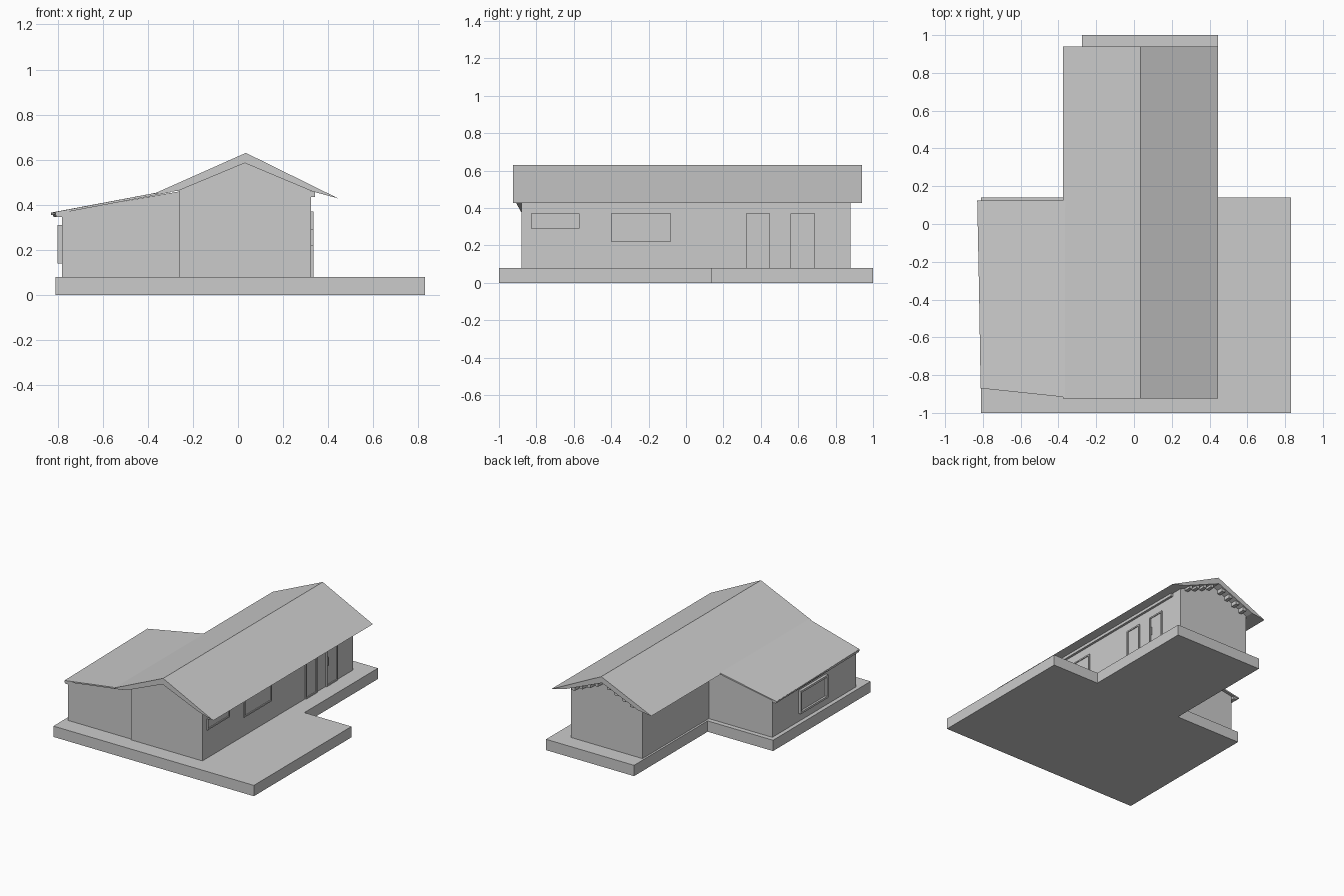
import bpy, bmesh
from mathutils import Vector

if "Cube" in bpy.data.objects:
    bpy.data.objects.remove(bpy.data.objects["Cube"])


def make(name, verts, faces):
    me = bpy.data.meshes.new(name)
    me.from_pydata(verts, [], faces)
    bm = bmesh.new()
    bm.from_mesh(me)
    bmesh.ops.recalc_face_normals(bm, faces=bm.faces)
    bm.to_mesh(me)
    bm.free()
    ob = bpy.data.objects.new(name, me)
    bpy.context.collection.objects.link(ob)
    return ob


def loft(name, a, b):
    """Closed solid between two matching outlines."""
    n = len(a)
    sides = [(i, (i + 1) % n, n + (i + 1) % n, n + i) for i in range(n)]
    return make(name, a + b, [tuple(range(n)), tuple(range(n, 2 * n))] + sides)


def extrude_y(name, profile, y0, y1):
    return loft(name, [(x, y0, z) for x, z in profile], [(x, y1, z) for x, z in profile])


def box(name, x0, x1, y0, y1, z0, z1):
    return extrude_y(name, [(x0, z0), (x1, z0), (x1, z1), (x0, z1)], y0, y1)


def window(name, x0, x1, y0, y1, z0, z1, glass_x, t=0.01):
    """Framed opening on a side wall: four bars and a recessed pane."""
    box(name + "_sill", x0, x1, y0, y1, z0, z0 + t)
    box(name + "_head", x0, x1, y0, y1, z1 - t, z1)
    box(name + "_jamb_a", x0, x1, y0, y0 + t, z0 + t, z1 - t)
    box(name + "_jamb_b", x0, x1, y1 - t, y1, z0 + t, z1 - t)
    box(name + "_pane", min(glass_x), max(glass_x), y0 + t, y1 - t, z0 + t, z1 - t)


# T-shaped foundation slab
plan = [(-0.81, -1), (0.83, -1), (0.83, 0.14), (0.445, 0.14),
        (0.445, 1), (-0.275, 1), (-0.275, 0.14), (-0.81, 0.14)]
loft("foundation", [(x, y, 0) for x, y in plan], [(x, y, 0.08) for x, y in plan])

# Main block with gable ends
extrude_y("main_walls", [(-0.26, 0.08), (0.325, 0.08), (0.325, 0.462),
                         (0.03, 0.59), (-0.26, 0.467)], -0.88, 0.88)

# Side wing with sloping top
extrude_y("wing_walls", [(-0.78, 0.08), (-0.255, 0.08), (-0.255, 0.46),
                         (-0.78, 0.367)], -0.87, 0.105)

# Main roof
extrude_y("main_roof", [(-0.375, 0.448), (0.035, 0.63), (0.445, 0.428),
                        (0.33, 0.459), (0.03, 0.585), (-0.265, 0.462)], -0.925, 0.94)

# Wing roof, slightly skewed in plan
top = [(-0.81, -0.87, 0.368), (-0.30, -0.924, 0.465), (-0.30, 0.125, 0.465), (-0.83, 0.125, 0.365)]
loft("wing_roof", top, [(x, y, z - 0.01) for x, y, z in top])

# Gutters and eave beam
loft("wing_gutter",
     [(-0.812, -0.87, 0.366), (-0.775, -0.87, 0.366), (-0.782, -0.87, 0.346), (-0.806, -0.87, 0.346)],
     [(-0.828, 0.12, 0.366), (-0.785, 0.12, 0.366), (-0.79, 0.12, 0.346), (-0.818, 0.12, 0.346)])
box("eave_beam", 0.322, 0.342, -0.88, 0.80, 0.435, 0.458)

# Purlin ends under the rear overhang, four on each slope
for side in (-1, 1):
    for i in range(4):
        x = 0.032 + side * (0.05 + 0.063 * i)
        z = 0.585 - abs(x - 0.03) * 0.42
        box("purlin_end", x - 0.013, x + 0.013, 0.87, 0.93, z - 0.022, z + 0.008)

# Right side windows and doors
for name, y0, y1, z0 in (("high_window", -0.83, -0.57, 0.29), ("wide_window", -0.40, -0.08, 0.22),
                         ("door_a", 0.32, 0.45, 0.08), ("door_b", 0.56, 0.69, 0.08)):
    window(name, 0.322, 0.334, y0, y1, z0, 0.37, (0.322, 0.328))
box("door_handle", 0.328, 0.335, 0.576, 0.582, 0.23, 0.29)

# Left side window
window("wing_window", -0.80, -0.778, -0.52, -0.20, 0.14, 0.31, (-0.785, -0.778), 0.015)
